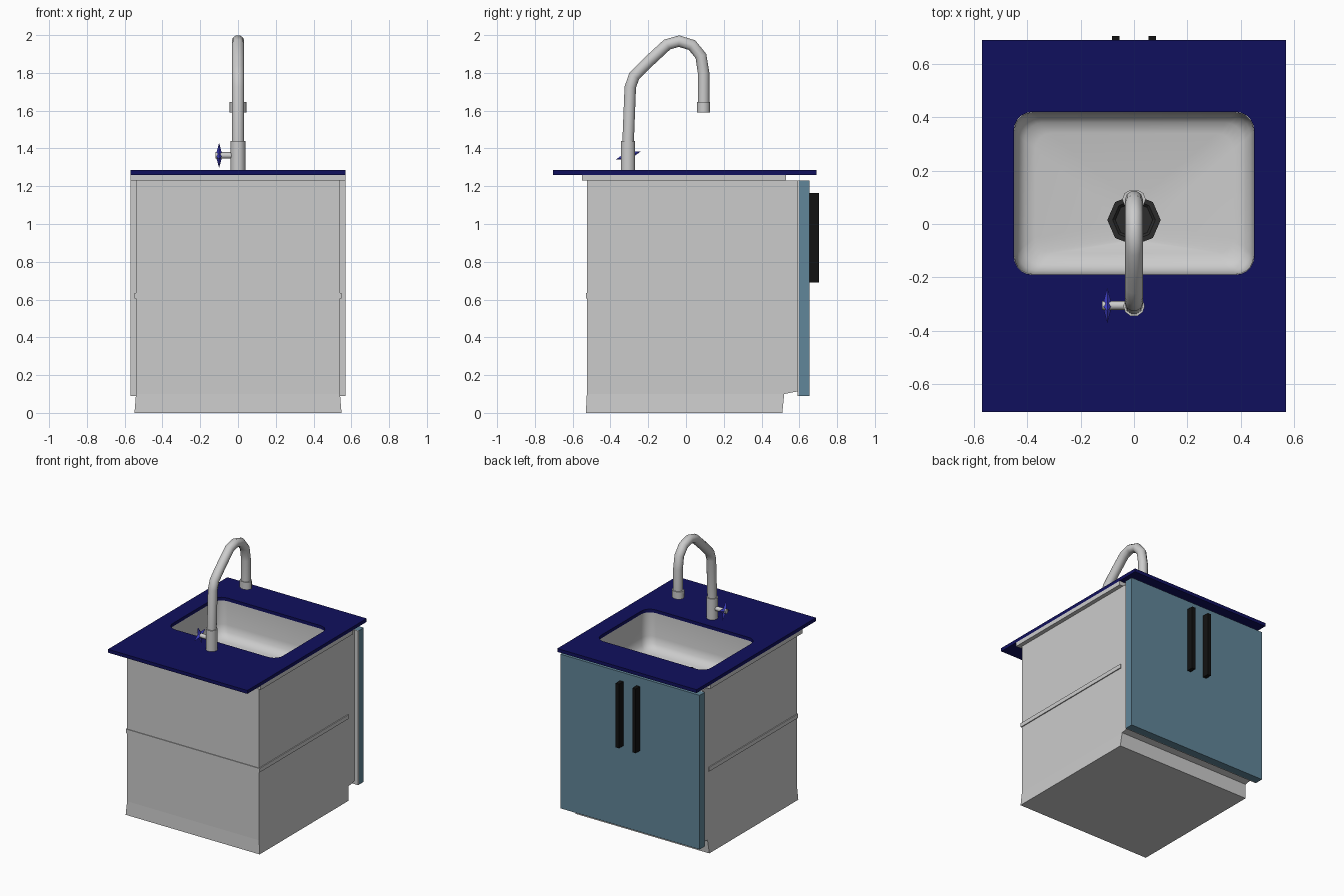
import bpy, bmesh
from math import sin, cos, pi, radians
from mathutils import Vector

if "Cube" in bpy.data.objects:
    bpy.data.objects.remove(bpy.data.objects["Cube"])


def material(name, rgb):
    m = bpy.data.materials.new(name)
    m.diffuse_color = (*rgb, 1)
    m.use_nodes = True
    m.node_tree.nodes["Principled BSDF"].inputs["Base Color"].default_value = m.diffuse_color
    return m


NAVY = material("navy_top", (0.005, 0.005, 0.11))
SLATE = material("slate_door", (0.12, 0.24, 0.32))
BLACK = material("black_metal", (0.006, 0.006, 0.006))
BLUE = material("valve_blue", (0.06, 0.06, 0.7))
DARK = material("dark_drain", (0.025, 0.025, 0.025))


def finish(name, bm, mat=None, smooth=None, recalc=True):
    if recalc:
        bmesh.ops.recalc_face_normals(bm, faces=bm.faces[:])
    me = bpy.data.meshes.new(name)
    bm.to_mesh(me)
    bm.free()
    ob = bpy.data.objects.new(name, me)
    bpy.context.collection.objects.link(ob)
    if mat:
        me.materials.append(mat)
    if smooth:
        bpy.ops.object.select_all(action='DESELECT')
        ob.select_set(True)
        bpy.context.view_layer.objects.active = ob
        bpy.ops.object.shade_smooth_by_angle(angle=radians(smooth))
    return ob


def loft(name, rings, mat=None, smooth=None, caps=(True, True), recalc=True):
    """Skin a list of equal-length point rings."""
    bm = bmesh.new()
    vs = [[bm.verts.new(p) for p in r] for r in rings]
    n = len(rings[0])
    for a, b in zip(vs, vs[1:]):
        for i in range(n):
            j = (i + 1) % n
            bm.faces.new((a[j], a[i], b[i], b[j]))
    if caps[0]:
        bm.faces.new(vs[0])
    if caps[1]:
        bm.faces.new(vs[-1])
    return finish(name, bm, mat, smooth, recalc)


def rect(x0, x1, y0, y1, z):
    return [(x0, y0, z), (x1, y0, z), (x1, y1, z), (x0, y1, z)]


def box(name, x0, x1, y0, y1, z0, z1, mat=None):
    return loft(name, [rect(x0, x1, y0, y1, z0), rect(x0, x1, y0, y1, z1)], mat)


def rounded(hx, hy, r, z, cy=0.115, seg=5):
    """Rounded rectangle, counter-clockwise, around the bowl centre."""
    pts = []
    for k, (sx, sy) in enumerate(((1, 1), (-1, 1), (-1, -1), (1, -1))):
        for i in range(seg + 1):
            a = (k + i / seg) * pi / 2
            pts.append((sx * (hx - r) + r * cos(a), cy + sy * (hy - r) + r * sin(a), z))
    return pts


def slab_with_hole(name, x, y0, y1, z0, z1, mat=None):
    """Flat slab with the bowl opening, made from a filled 2D curve."""
    cu = bpy.data.curves.new(name, 'CURVE')
    cu.dimensions, cu.fill_mode, cu.extrude = '2D', 'BOTH', (z1 - z0) / 2
    for pts in (rect(-x, x, y0, y1, 0), rounded(0.45, 0.305, 0.07, 0)):
        sp = cu.splines.new('POLY')
        sp.points.add(len(pts) - 1)
        for p, q in zip(sp.points, pts):
            p.co = (*q, 1)
        sp.use_cyclic_u, sp.use_smooth = True, False
    ob = bpy.data.objects.new(name, cu)
    bpy.context.collection.objects.link(ob)
    ob.location.z = (z0 + z1) / 2
    if mat:
        cu.materials.append(mat)
    bpy.ops.object.select_all(action='DESELECT')
    ob.select_set(True)
    bpy.context.view_layer.objects.active = ob
    bpy.ops.object.convert(target='MESH')


def circle(c, u, v, ru, rv, n):
    c, u, v = Vector(c), Vector(u), Vector(v)
    return [c + u * ru * cos(2 * pi * i / n) + v * rv * sin(2 * pi * i / n) for i in range(n)]


def post(name, y, z0, z1, rx, ry, n):
    loft(name, [circle((0, y, z), (1, 0, 0), (0, 1, 0), rx, ry, n) for z in (z0, z1)], smooth=50)


# cabinet: flared plinth, carcass panels and the shelf that shows outside
loft("plinth", [rect(-0.548, 0.548, -0.53, 0.51, 0), rect(-0.54, 0.54, -0.525, 0.52, 0.1)])
loft("cabinet_floor", [rect(-0.54, 0.54, -0.525, 0.52, 0.1), rect(-0.54, 0.54, -0.525, 0.597, 0.115)])
for side, s in (("left", -1), ("right", 1)):
    xa, xb = sorted((s * 0.54, s * 0.51))
    box(f"{side}_panel", xa, xb, -0.525, 0.592, 0.115, 1.23)
box("rear_panel", -0.51, 0.51, -0.525, -0.495, 0.115, 1.23)
box("shelf", -0.547, 0.547, -0.53, 0.51, 0.605, 0.635)

# doors with grey inner faces and upright bar handles
box("door_backing", -0.57, 0.57, 0.59, 0.597, 0.09, 1.23)
for side, s in (("left", -1), ("right", 1)):
    xa, xb = sorted((0, s * 0.57))
    box(f"{side}_door", xa, xb, 0.597, 0.655, 0.09, 1.23, SLATE)
    box(f"{side}_handle", s * 0.068 - 0.014, s * 0.068 + 0.014, 0.655, 0.705, 0.69, 1.165, BLACK)

# worktop and its support
slab_with_hole("support_frame", 0.57, -0.55, 0.53, 1.23, 1.26)
slab_with_hole("worktop", 0.57, -0.705, 0.69, 1.26, 1.285, NAVY)

# bowl: half sizes, corner radius, height
bowl = [(0.449, 0.304, 0.07, 1.262), (0.445, 0.30, 0.07, 1.09), (0.435, 0.29, 0.07, 1.04),
        (0.41, 0.265, 0.07, 1.01), (0.37, 0.225, 0.06, 1.0)]
rings = [rounded(*b) for b in bowl] + [rounded(0.08, 0.08, 0.06, 0.985, 0.015)]
loft("bowl", rings, smooth=60, caps=(False, True), recalc=False)
loft("drain", [circle((0, 0.015, z), (1, 0, 0), (0, 1, 0), r, r * 0.95, 8)
               for r, z in ((0.1, 0.985), (0.1, 1.005), (0.08, 1.005), (0.07, 0.995))], DARK)

# tap: base, swept spout and nozzle
post("tap_base", -0.307, 1.28, 1.44, 0.04, 0.04, 10)
path = [(-0.307, 1.42), (-0.295, 1.724), (-0.275, 1.782), (-0.238, 1.82), (-0.19, 1.867), (-0.10, 1.95),
        (-0.037, 1.968), (0.032, 1.947), (0.079, 1.889), (0.093, 1.80), (0.093, 1.63)]
P = [Vector((0, y, z)) for y, z in path]
rings = []
for i, p in enumerate(P):
    t = (P[min(i + 1, len(P) - 1)] - P[max(i - 1, 0)]).normalized()
    rings.append(circle(p, (1, 0, 0), t.cross(Vector((1, 0, 0))), 0.033, 0.032, 10))
loft("spout", rings, smooth=60)
post("nozzle", 0.093, 1.59, 1.645, 0.044, 0.037, 10)

# valve: stem and four-pointed knob
C = Vector((0, -0.305, 1.363))
loft("valve_stem", [circle(C + Vector((x, 0, 0)), (0, 1, 0), (0, 0, 1), 0.017, 0.017, 8)
                    for x in (-0.12, -0.02)], smooth=50)
bm = bmesh.new()
ring = []
for i in range(8):
    a = radians(18) + i * pi / 4
    r = 0.024 if i % 2 else 0.07
    ring.append(bm.verts.new(C + Vector((-0.1, r * cos(a), r * sin(a)))))
for dx in (-0.018, 0.018):
    hub = bm.verts.new(C + Vector((-0.1 + dx, 0, 0)))
    for i in range(8):
        bm.faces.new((ring[i], ring[(i + 1) % 8], hub))
finish("valve_knob", bm, BLUE)
